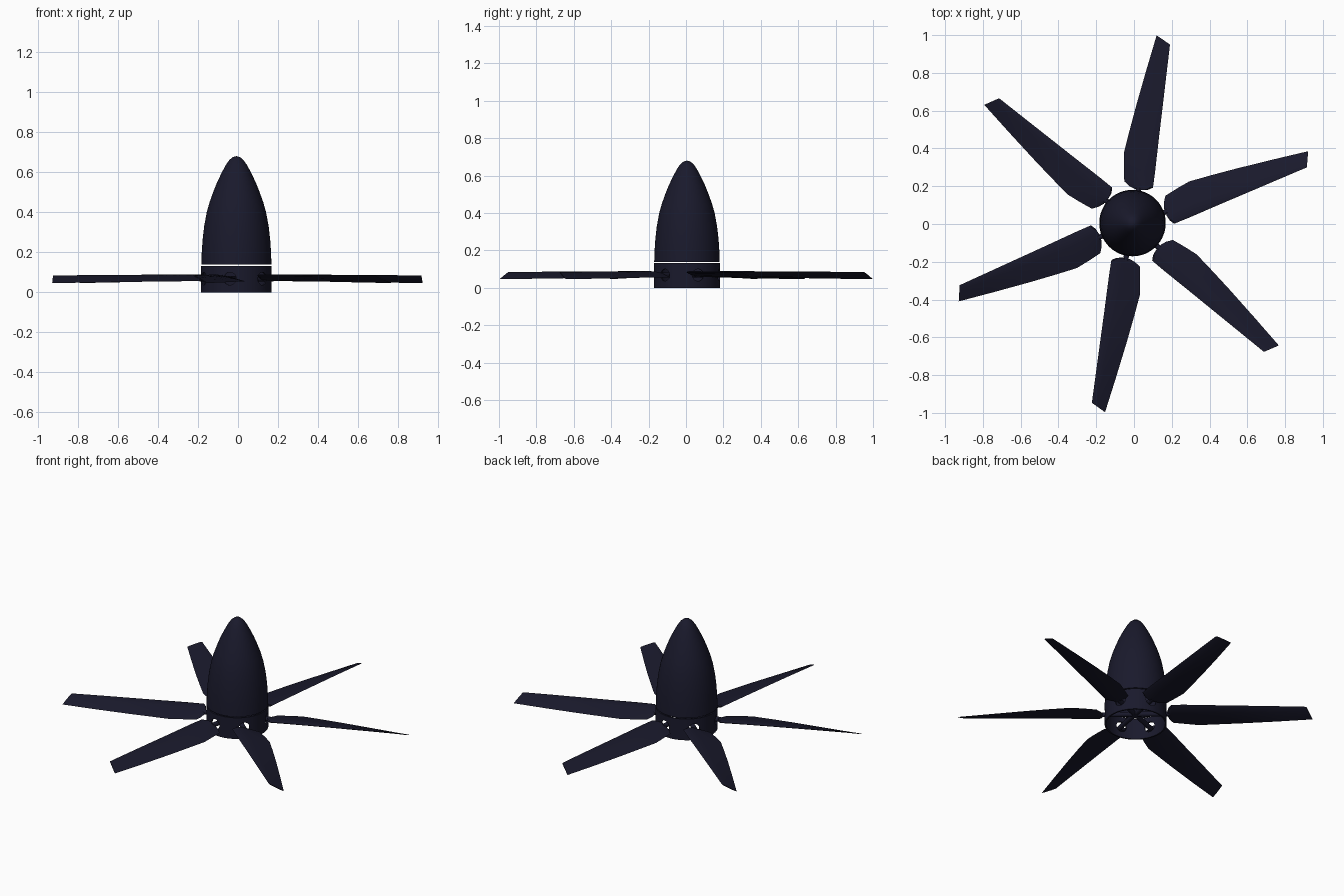
import bpy, bmesh, math
from mathutils import Vector, Matrix

if "Cube" in bpy.data.objects:
    bpy.data.objects.remove(bpy.data.objects["Cube"])

CX, CY = -0.008, 0.005          # hub axis
BLADE_Z = 0.068
ANGLES = [20, 80.2, 138.7, 201.5, 259.2, 317.8]

paint = bpy.data.materials.new("dark_navy")
paint.diffuse_color = (0.01, 0.01, 0.025, 1)
paint.use_nodes = True
paint.node_tree.nodes["Principled BSDF"].inputs["Base Color"].default_value = paint.diffuse_color


def make_object(name, bm, loc=(0, 0, 0), smooth=True):
    bmesh.ops.recalc_face_normals(bm, faces=bm.faces)
    me = bpy.data.meshes.new(name)
    bm.to_mesh(me)
    bm.free()
    ob = bpy.data.objects.new(name, me)
    ob.location = loc
    bpy.context.collection.objects.link(ob)
    me.materials.append(paint)
    if smooth:
        bpy.ops.object.select_all(action='DESELECT')
        ob.select_set(True)
        bpy.context.view_layer.objects.active = ob
        bpy.ops.object.shade_smooth_by_angle(angle=math.radians(35))
    return ob


def lathe(name, profile, closed=False, steps=64):
    bm = bmesh.new()
    vs = [bm.verts.new((r, 0, z)) for r, z in profile]
    pairs = list(zip(vs, vs[1:])) + ([(vs[-1], vs[0])] if closed else [])
    es = [bm.edges.new(p) for p in pairs]
    bmesh.ops.spin(bm, geom=vs + es, cent=(0, 0, 0), axis=(0, 0, 1),
                   angle=math.tau, steps=steps, use_merge=False)
    bmesh.ops.remove_doubles(bm, verts=bm.verts, dist=1e-5)
    return make_object(name, bm, (CX, CY, 0))


def radial_rod(bm, angle, r0, r1, radius, segs=20):
    rot = Matrix.Rotation(math.radians(angle), 4, 'Z')
    mat = (rot @ Matrix.Translation(((r0 + r1) / 2, 0, BLADE_Z))
           @ Matrix.Rotation(math.pi / 2, 4, 'Y'))
    bmesh.ops.create_cone(bm, cap_ends=True, segments=segs, radius1=radius,
                          radius2=radius, depth=r1 - r0, matrix=mat)


# Hollow ogive nose: outer wall up, inner wall back down
outer = [(0.175, 0.138), (0.173, 0.2), (0.169, 0.26), (0.161, 0.33),
         (0.148, 0.4), (0.134, 0.45), (0.116, 0.5), (0.096, 0.55),
         (0.072, 0.6), (0.053, 0.635), (0.036, 0.66), (0.018, 0.675), (0, 0.68)]
inner = [(r * 0.95, z - 0.01 if z > 0.14 else z) for r, z in reversed(outer)]
lathe("nose_cone", outer + inner, closed=True)

# Hub ring with a round opening for each blade root
ring = lathe("hub_ring", [(0.176, 0), (0.176, 0.132), (0.167, 0.132), (0.167, 0)],
             closed=True)
bm = bmesh.new()
for a in ANGLES:
    radial_rod(bm, a, 0.12, 0.24, 0.032, 24)
cutter = make_object("root_hole_cutter", bm, (CX, CY, 0), smooth=False)
cutter.hide_render = True
cutter.display_type = 'WIRE'
cut = ring.modifiers.new("root_holes", 'BOOLEAN')
cut.object = cutter
cut.operation = 'DIFFERENCE'
cut.solver = 'EXACT'
bpy.context.view_layer.objects.active = ring
bpy.ops.object.modifier_apply(modifier=cut.name)
bpy.data.objects.remove(cutter)

# Blade stations: radius at high edge, radius at low edge, high v, low v,
# high z, low z, thickness
STATIONS = [
    (0.185, 0.185, -0.020, 0.020, 0.074, 0.062, 0.022),
    (0.192, 0.195, -0.050, 0.050, 0.080, 0.058, 0.020),
    (0.208, 0.215, -0.074, 0.081, 0.084, 0.055, 0.017),
    (0.290, 0.290, -0.071, 0.097, 0.085, 0.055, 0.016),
    (0.360, 0.360, -0.067, 0.109, 0.085, 0.054, 0.015),
    (0.480, 0.480, -0.060, 0.100, 0.085, 0.053, 0.013),
    (0.614, 0.614, -0.053, 0.088, 0.085, 0.051, 0.011),
    (0.800, 0.810, -0.043, 0.067, 0.085, 0.048, 0.009),
    (0.970, 1.006, -0.034, 0.044, 0.084, 0.046, 0.006),
]
FOIL = [(0, 0), (0.08, 0.4), (0.35, 0.5), (0.7, 0.35), (1, 0.05),
        (0.7, -0.35), (0.35, -0.5), (0.08, -0.4)]

for i, a in enumerate(ANGLES):
    bm = bmesh.new()
    rings = []
    for u0, u1, v0, v1, z0, z1, t in STATIONS:
        p0, p1 = Vector((u0, v0, z0)), Vector((u1, v1, z1))
        rings.append([bm.verts.new(p0.lerp(p1, s) + Vector((0, 0, h * t)))
                      for s, h in FOIL])
    n = len(FOIL)
    for r, q in zip(rings, rings[1:]):
        for k in range(n):
            bm.faces.new((r[k], r[(k + 1) % n], q[(k + 1) % n], q[k]))
    bm.faces.new(rings[0])
    bm.faces.new(rings[-1])
    bm.transform(Matrix.Rotation(math.radians(a), 4, 'Z'))
    # Shaft joining the blade to the hub centre
    radial_rod(bm, a, 0.0, 0.195, 0.014)
    make_object(f"blade_{i + 1}", bm, (CX, 0, 0))
